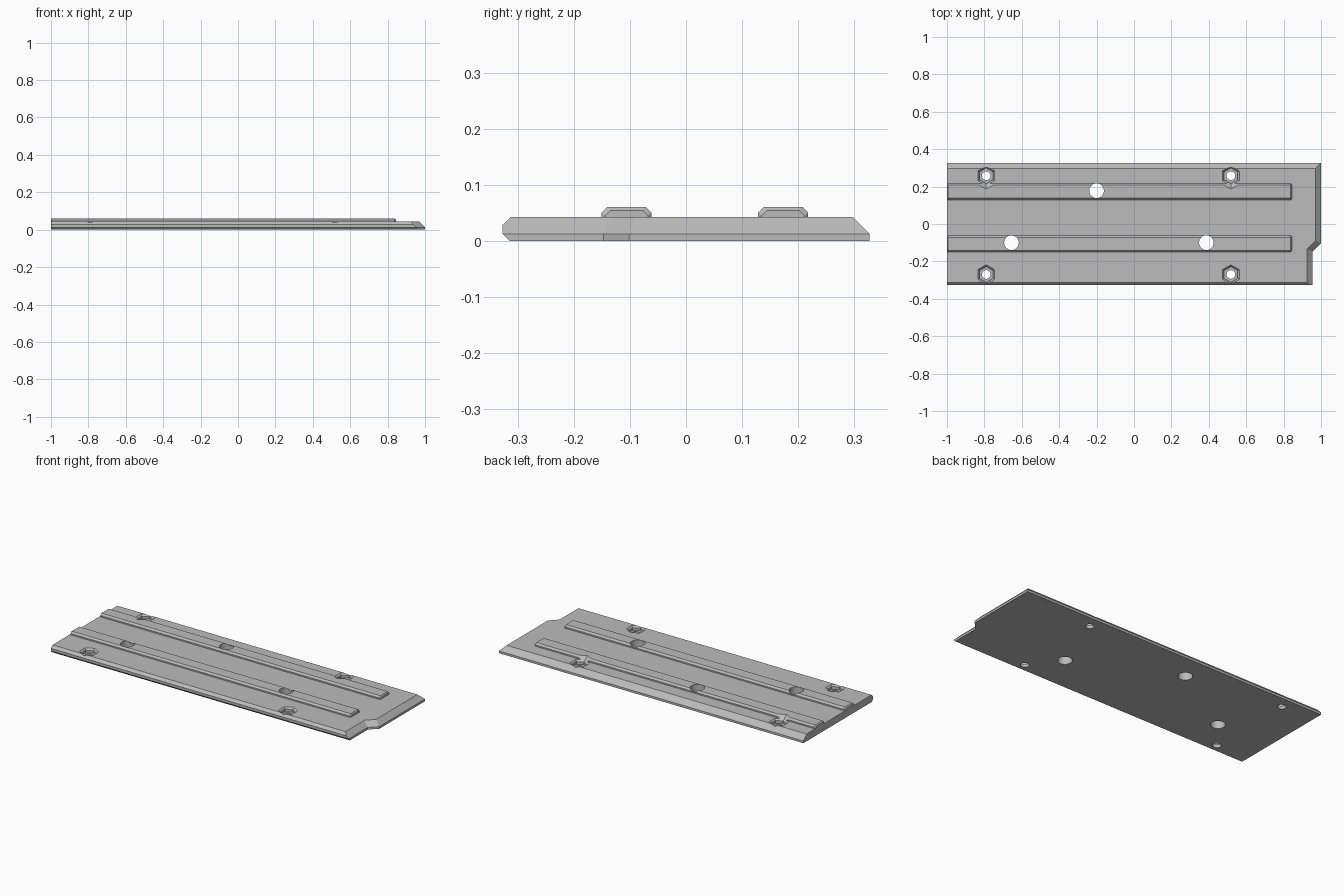
import bpy, bmesh, math

if "Cube" in bpy.data.objects:
    bpy.data.objects.remove(bpy.data.objects["Cube"])

grey = bpy.data.materials.new("plain_grey")
grey.diffuse_color = (0.5, 0.5, 0.5, 1)
grey.use_nodes = True
grey.node_tree.nodes["Principled BSDF"].inputs["Base Color"].default_value = grey.diffuse_color


def loft(name, loops):
    """Closed solid through a list of equal-length point loops."""
    bm = bmesh.new()
    rings = [[bm.verts.new(p) for p in loop] for loop in loops]
    for a, b in zip(rings, rings[1:]):
        for i in range(len(a)):
            j = (i + 1) % len(a)
            bm.faces.new((a[i], a[j], b[j], b[i]))
    bm.faces.new(rings[0])
    bm.faces.new(rings[-1])
    bmesh.ops.recalc_face_normals(bm, faces=bm.faces)
    me = bpy.data.meshes.new(name)
    bm.to_mesh(me)
    bm.free()
    me.materials.append(grey)
    ob = bpy.data.objects.new(name, me)
    bpy.context.collection.objects.link(ob)
    return ob


def combine(target, tool, operation):
    """Apply a boolean and remove the tool."""
    mod = target.modifiers.new("cut", 'BOOLEAN')
    mod.object, mod.operation, mod.solver = tool, operation, 'EXACT'
    bpy.context.view_layer.objects.active = target
    bpy.ops.object.modifier_apply(modifier=mod.name)
    bpy.data.objects.remove(tool)


def post(name, x, y, sections, sides, turn=0.0):
    """Vertical solid from (radius, z) sections."""
    return loft(name, [[(x + r * math.cos(turn + math.tau * i / sides),
                         y + r * math.sin(turn + math.tau * i / sides), z)
                        for i in range(sides)] for r, z in sections])


# Base plate: chamfered profile swept along x
profile = [(-0.314, 0), (0.327, 0), (0.327, 0.013), (0.297, 0.043),
           (-0.312, 0.043), (-0.327, 0.028), (-0.327, 0.013)]
plate = loft("base_plate", [[(x, y, z) for y, z in profile] for x in (-1, 1.2)])


# Stepped right end, sloping above the lower lip
def end_outline(d, z):
    s = 0.414 * d
    return [(-2, -1, z), (0.955 - d, -1, z), (0.955 - d, -0.147 + s, z),
            (1 - d, -0.102 + s, z), (1 - d, 1, z), (-2, 1, z)]


end_shape = loft("end_shape", [end_outline(0, -0.1), end_outline(0, 0.013),
                               end_outline(0.06, 0.073)])
combine(plate, end_shape, 'INTERSECT')


# Two long rails with chamfered tops and ends
def rail_section(x, yc, inset):
    w, top, c = 0.0445 - inset, 0.061 - inset, 0.010
    return [(x, yc - w, 0.03), (x, yc + w, 0.03), (x, yc + w, top - c),
            (x, yc + w - c, top), (x, yc - w + c, top), (x, yc - w, top - c)]


for yc in (-0.106, 0.173):
    rail = loft("rail", [rail_section(x, yc, i) for x, i in
                         ((-1, 0.006), (-0.994, 0), (0.838, 0), (0.844, 0.006))])
    combine(plate, rail, 'UNION')

# Large round through holes in the rails
for x, y in ((-0.2, 0.178), (-0.655, -0.1), (0.387, -0.1)):
    combine(plate, post("hole", x, y, [(0.039, -0.1), (0.039, 0.2)], 48), 'DIFFERENCE')

# Flared hexagonal nut pockets with small bolt holes
for x in (-0.79, 0.518):
    for y in (-0.27, 0.258):
        pocket = post("pocket", x, y, [(0.042, 0.018), (0.042, 0.034),
                                       (0.052, 0.043), (0.074, 0.063)], 6, math.pi / 6)
        combine(plate, pocket, 'DIFFERENCE')
        combine(plate, post("bolt", x, y, [(0.023, -0.1), (0.023, 0.2)], 32), 'DIFFERENCE')

# Smooth hole walls, sharp edges elsewhere
plate.select_set(True)
bpy.context.view_layer.objects.active = plate
bpy.ops.object.shade_smooth_by_angle(angle=math.radians(20))
